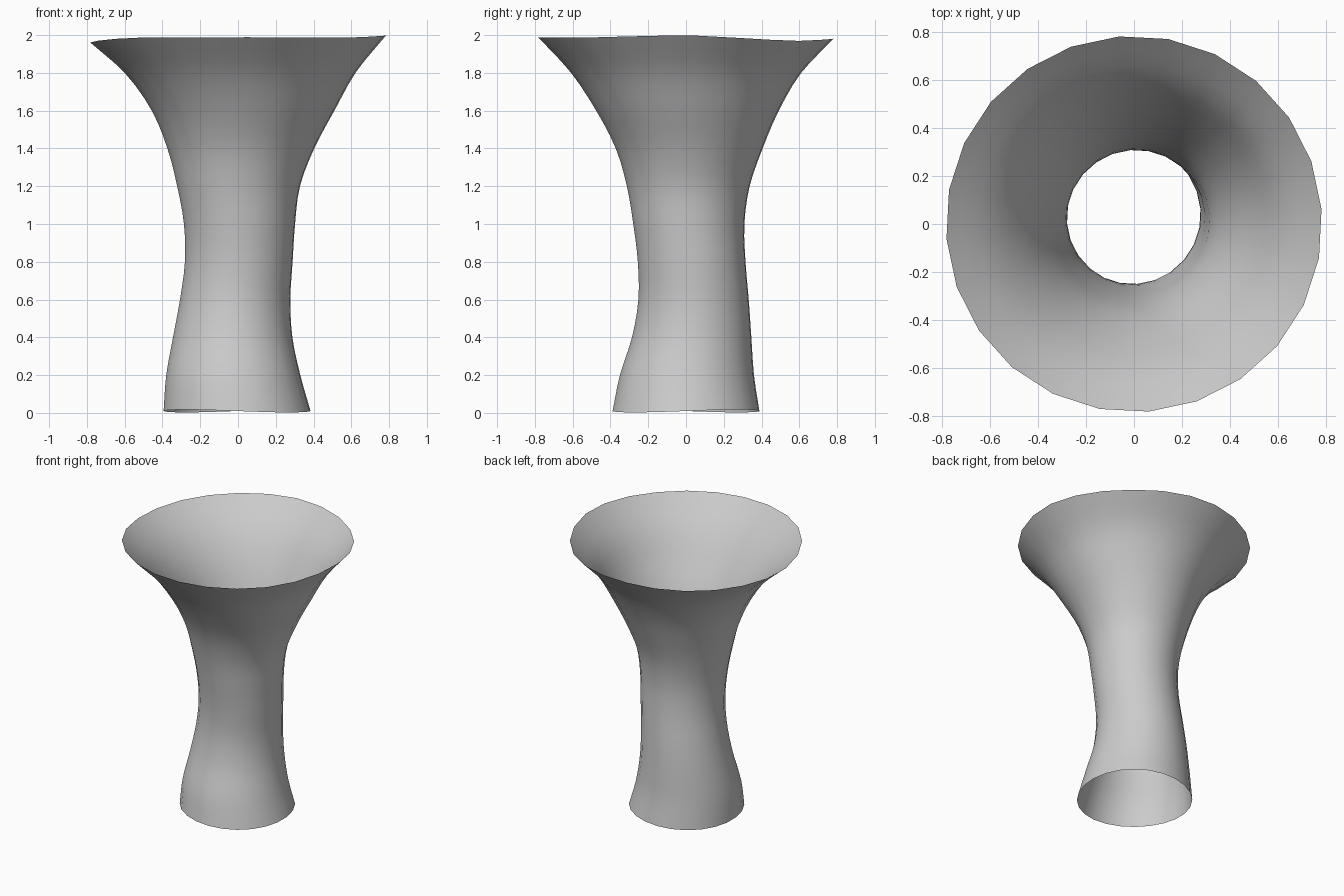
import bpy, bmesh, math

cube = bpy.data.objects.get("Cube")
if cube:
    bpy.data.objects.remove(cube, do_unlink=True)

SIDES = 24
STEPS = 3
TURN = math.radians(4.5)

# Cross-sections: height, centre x, centre y, radius
sections = [
    (0.01, -0.005, 0.0, 0.39),
    (0.2, -0.025, 0.005, 0.356),
    (0.4, -0.028, 0.03, 0.317),
    (0.6, -0.015, 0.04, 0.293),
    (0.8, 0.004, 0.03, 0.286),
    (1.0, 0.008, 0.015, 0.295),
    (1.2, 0.003, 0.012, 0.326),
    (1.4, 0.015, 0.017, 0.39),
    (1.6, 0.027, 0.008, 0.485),
    (1.8, 0.015, 0.0, 0.612),
    (1.98, 0.0, 0.0, 0.785),
]

# Rim height offsets, one per eighth of a turn
rim_wave = [0.02, -0.012, 0.003, -0.014, -0.022, 0.007, 0.009, 0.006]


def catmull(a, b, c, d, t):
    return 0.5 * (2 * b + (c - a) * t + (2 * a - 5 * b + 4 * c - d) * t ** 2
                  + (3 * b - a - 3 * c + d) * t ** 3)


def refine(rows):
    """Smoothly interpolate extra rings between the given sections."""
    extend = lambda p, q: tuple(2 * u - v for u, v in zip(p, q))
    pts = [extend(rows[0], rows[1])] + rows + [extend(rows[-1], rows[-2])]
    out = []
    for i in range(1, len(pts) - 2):
        for s in range(STEPS):
            out.append([catmull(*vals, s / STEPS) for vals in zip(*pts[i - 1:i + 3])])
    return out + [rows[-1]]


def wave(angle):
    f = (angle / math.tau * 8) % 8
    i = int(f)
    return rim_wave[i] + (rim_wave[(i + 1) % 8] - rim_wave[i]) * (f - i)


# Open flared tube
bm = bmesh.new()
rings = []
for z, cx, cy, r in refine(sections):
    blend = max(0.0, (z - 1.6) / 0.38) ** 2
    ring = []
    for k in range(SIDES):
        a = TURN + math.tau * k / SIDES
        base = 0.008 * max(0.0, 1 - z / 0.2) * math.sin(2 * a)
        ring.append(bm.verts.new((cx + r * math.cos(a), cy + r * math.sin(a),
                                  z + blend * wave(a) + base)))
    rings.append(ring)
for low, high in zip(rings, rings[1:]):
    for k in range(SIDES):
        n = (k + 1) % SIDES
        bm.faces.new((low[k], low[n], high[n], high[k])).smooth = True
mesh = bpy.data.meshes.new("flared_tube")
bm.to_mesh(mesh)
bm.free()

tube = bpy.data.objects.new("flared_tube", mesh)
bpy.context.collection.objects.link(tube)

# Plain grey
grey = bpy.data.materials.new("light_grey")
grey.use_nodes = True
colour = (0.6, 0.6, 0.6, 1.0)
grey.diffuse_color = colour
grey.node_tree.nodes["Principled BSDF"].inputs["Base Color"].default_value = colour
mesh.materials.append(grey)
